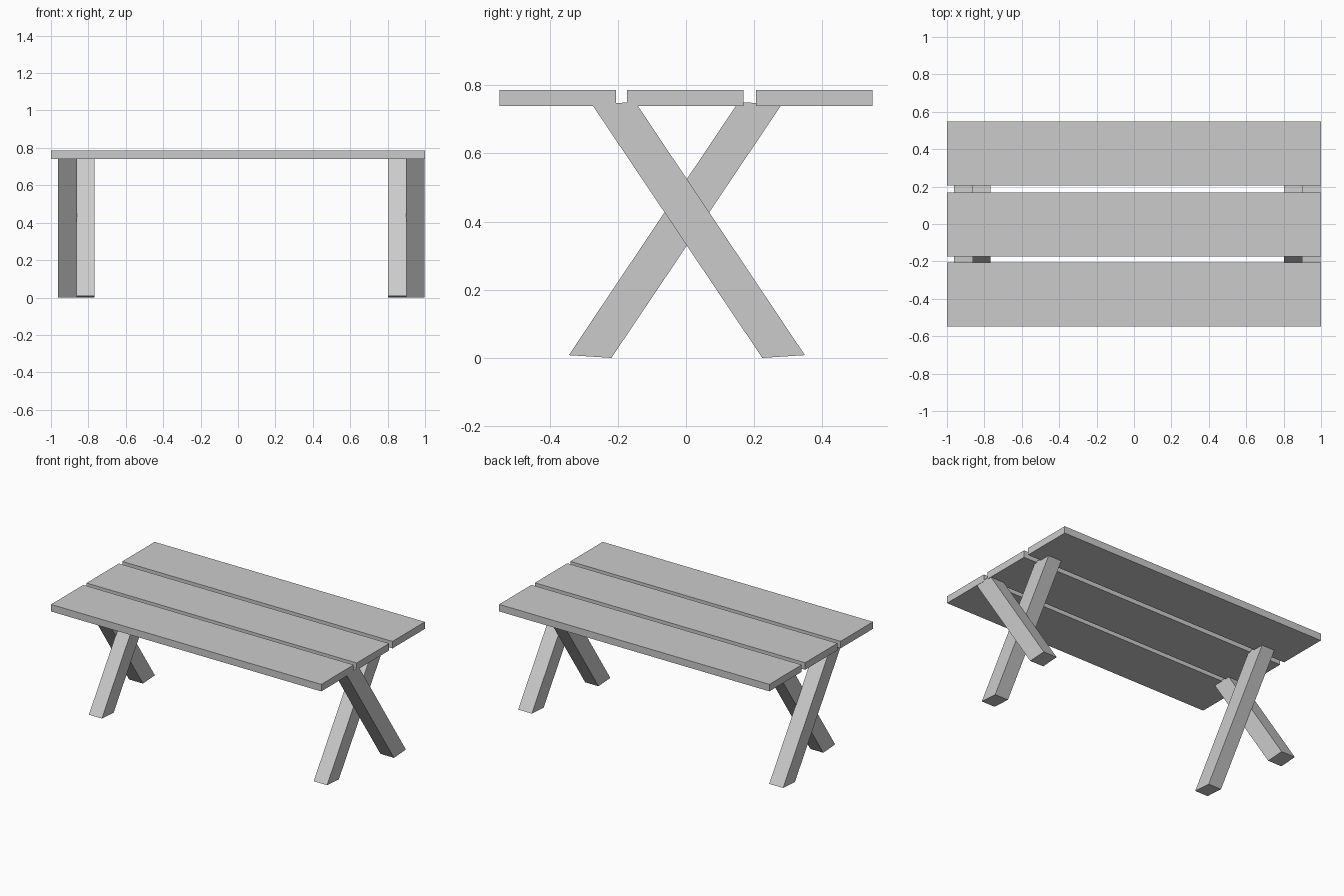
import bpy

if "Cube" in bpy.data.objects:
    bpy.data.objects.remove(bpy.data.objects["Cube"])


def prism(name, profile, x0, x1):
    """Extrude a (y, z) profile, given counter-clockwise seen from +x, along x."""
    n = len(profile)
    verts = [(x, y, z) for x in (x0, x1) for y, z in profile]
    faces = [tuple(reversed(range(n))), tuple(range(n, 2 * n))]
    faces += [(i, (i + 1) % n, n + (i + 1) % n, n + i) for i in range(n)]
    mesh = bpy.data.meshes.new(name)
    mesh.from_pydata(verts, [], faces)
    mesh.update()
    obj = bpy.data.objects.new(name, mesh)
    bpy.context.collection.objects.link(obj)
    return obj


# Table top: three long planks with narrow gaps
PLANK_W, Z0, Z1 = 0.342, 0.74, 0.787
for label, yc in (("front", -0.377), ("middle", -0.002), ("back", 0.376)):
    a, b = yc - PLANK_W / 2, yc + PLANK_W / 2
    prism(f"{label}_plank", [(a, Z0), (b, Z0), (b, Z1), (a, Z1)], -1, 1)

# Leg leaning towards the back at the foot, ends cut slightly off level
LEG = [(0.224, 0.0), (0.349, 0.008), (-0.149, 0.751), (-0.276, 0.744)]
# Opposite leg: mirrored about the crossing point
CROSS_Y = 0.0025
LEG_MIRROR = [(2 * CROSS_Y - y, z) for y, z in reversed(LEG)]

# Crossed leg pairs at both ends, side by side in x
prism("left_outer_leg", LEG, -0.963, -0.86)
prism("left_inner_leg", LEG_MIRROR, -0.863, -0.767)
prism("right_outer_leg", LEG, 0.897, 0.998)
prism("right_inner_leg", LEG_MIRROR, 0.801, 0.9)
